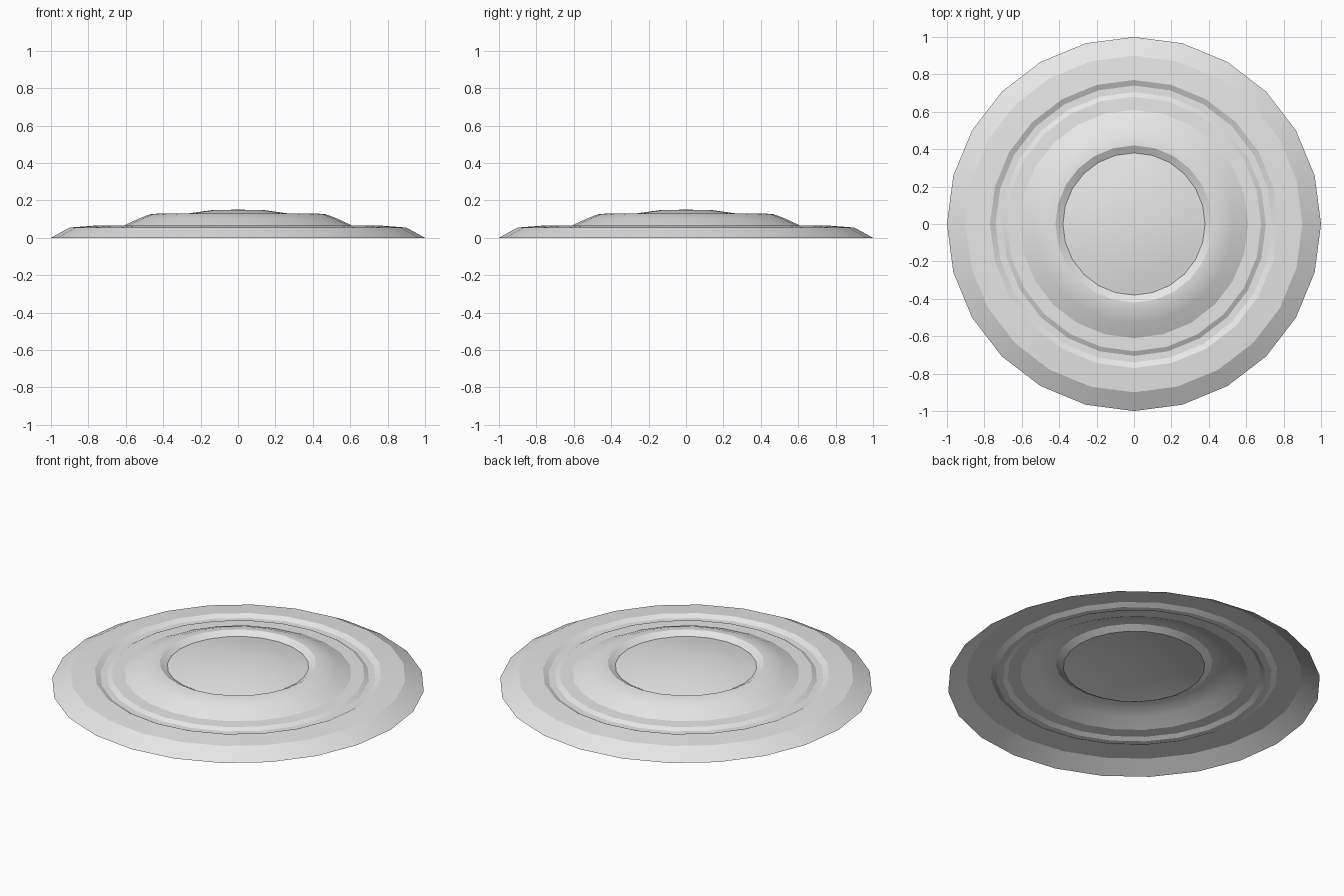
import bpy, bmesh
from math import radians, sin, cos, tau

SIDES = 24

cube = bpy.data.objects.get("Cube")
if cube:
    bpy.data.objects.remove(cube, do_unlink=True)

grey = bpy.data.materials.new("light_grey")
grey.use_nodes = True
grey.diffuse_color = (0.8, 0.8, 0.8, 1)
grey.node_tree.nodes["Principled BSDF"].inputs["Base Color"].default_value = (0.8, 0.8, 0.8, 1)


def lathe(name, profile, smooth_angle):
    """Spin (radius, height) points around z into an open sheet; radius 0 makes a centre fan."""
    bm = bmesh.new()
    rings = []
    for r, z in profile:
        count = SIDES if r > 0 else 1
        rings.append([bm.verts.new((r * cos(tau * i / SIDES), r * sin(tau * i / SIDES), z))
                      for i in range(count)])
    for outer, inner in zip(rings, rings[1:]):
        for i in range(SIDES):
            j = (i + 1) % SIDES
            if len(inner) == 1:
                bm.faces.new((outer[i], outer[j], inner[0]))
            else:
                bm.faces.new((outer[i], outer[j], inner[j], inner[i]))
    mesh = bpy.data.meshes.new(name)
    bm.to_mesh(mesh)
    bm.free()
    mesh.materials.append(grey)
    obj = bpy.data.objects.new(name, mesh)
    bpy.context.collection.objects.link(obj)
    bpy.ops.object.select_all(action="DESELECT")
    obj.select_set(True)
    bpy.context.view_layer.objects.active = obj
    bpy.ops.object.shade_smooth_by_angle(angle=radians(smooth_angle))
    return obj


# Flared rim, shallow groove, raised shoulder and inner lip
lathe("rim_plate", [(1.0, 0.0), (0.9, 0.055), (0.77, 0.065), (0.74, 0.05), (0.705, 0.05),
                    (0.68, 0.064), (0.61, 0.066), (0.53, 0.103), (0.47, 0.126),
                    (0.42, 0.13), (0.38, 0.108)], 18)

# Low domed cap in the middle
lathe("centre_dome", [(0.38, 0.108), (0.27, 0.13), (0.14, 0.148), (0.0, 0.151)], 30)
